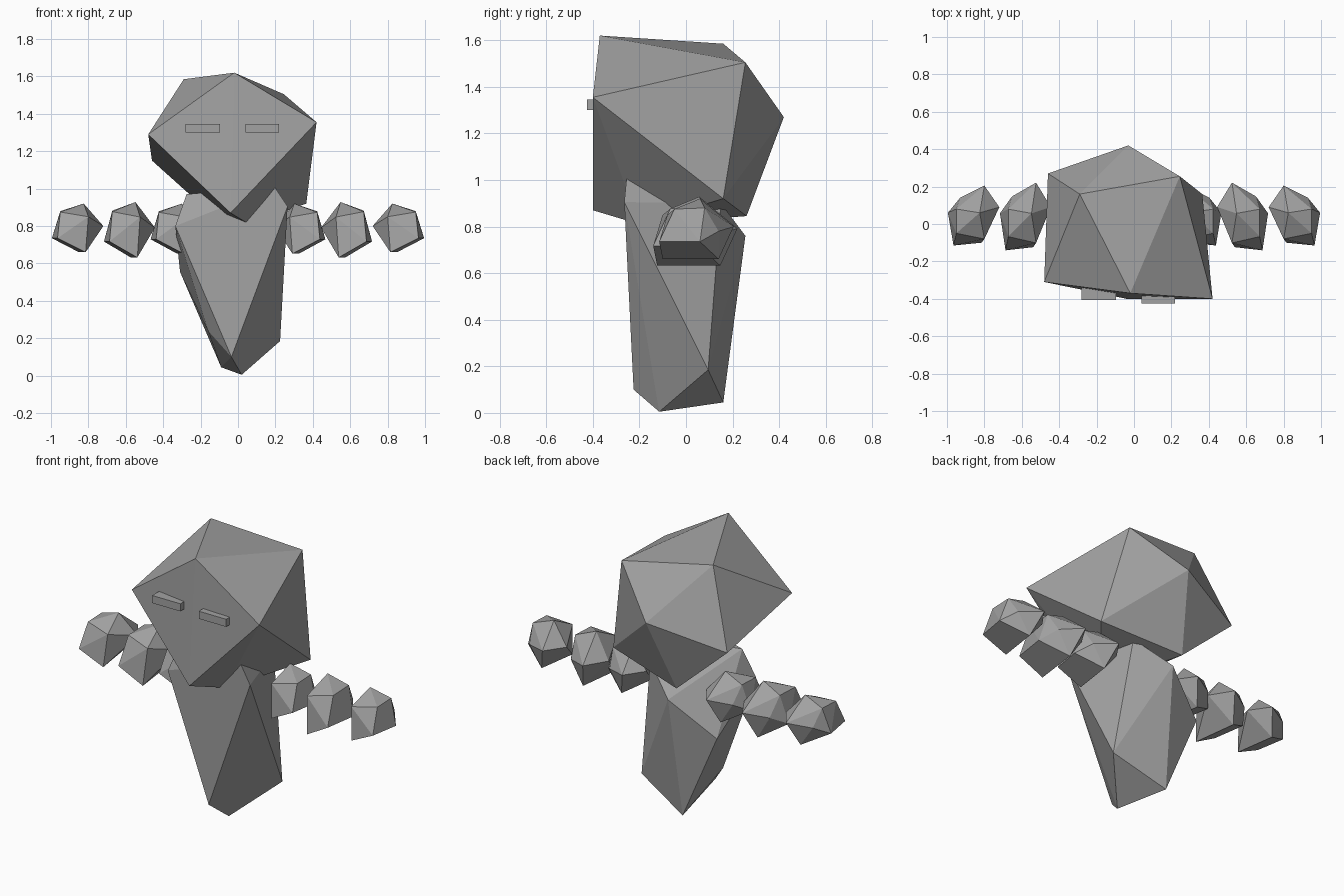
import bpy
import bmesh
from mathutils import Vector

cube = bpy.data.objects.get("Cube")
if cube:
    bpy.data.objects.remove(cube, do_unlink=True)

# One stone colour for the whole figure
stone = bpy.data.materials.new("grey_stone")
stone.use_nodes = True
COLOUR = (0.36, 0.36, 0.36, 1.0)
stone.diffuse_color = COLOUR
stone.node_tree.nodes["Principled BSDF"].inputs["Base Color"].default_value = COLOUR


def rock(name, points):
    """Flat-faceted rock: the convex hull of a few corner points."""
    bm = bmesh.new()
    for p in points:
        bm.verts.new(p)
    bmesh.ops.convex_hull(bm, input=bm.verts[:])
    loose = [v for v in bm.verts if not v.link_faces]
    bmesh.ops.delete(bm, geom=loose, context='VERTS')
    bmesh.ops.recalc_face_normals(bm, faces=bm.faces[:])
    mesh = bpy.data.meshes.new(name)
    bm.to_mesh(mesh)
    bm.free()
    mesh.materials.append(stone)
    obj = bpy.data.objects.new(name, mesh)
    bpy.context.collection.objects.link(obj)
    return obj


def box(name, low, high):
    """Axis-aligned block between two corners."""
    return rock(name, [(x, y, z) for x in (low[0], high[0])
                       for y in (low[1], high[1]) for z in (low[2], high[2])])


# Head: large boulder with a flat diamond face
rock("head", [
    (-0.48, -0.31, 1.29), (-0.02, -0.37, 1.62), (0.42, -0.40, 1.355),
    (-0.04, -0.40, 0.87), (-0.29, 0.16, 1.585), (0.245, 0.255, 1.505),
    (-0.03, 0.42, 1.27), (-0.46, 0.27, 1.15), (0.365, 0.16, 0.92),
    (-0.12, 0.26, 0.845), (0.06, -0.20, 0.81),
])

# Body: tall boulder tapering to the ground
rock("body", [
    (-0.035, -0.225, 0.10), (0.02, -0.115, 0.005), (-0.09, 0.16, 0.045),
    (0.225, 0.095, 0.185), (0.265, -0.265, 0.905), (0.195, -0.255, 1.01),
    (-0.335, -0.18, 0.80), (-0.275, -0.135, 0.97), (-0.31, 0.153, 0.555),
    (-0.16, -0.12, 0.24), (-0.06, 0.255, 0.76), (0.13, 0.15, 0.90),
    (0.0, 0.0, 1.0),
])

# Eyes: thin slabs standing out from the face
box("right_eye", (-0.28, -0.405, 1.30), (-0.095, -0.34, 1.345))
box("left_eye", (0.04, -0.425, 1.30), (0.22, -0.35, 1.345))

# Arms: three stones per side, sharing one shape
STONE = [
    (0.72, 0.09, 0.80), (0.825, 0.06, 0.92), (0.95, -0.05, 0.875),
    (0.95, 0.08, 0.88), (0.995, 0.06, 0.735), (0.965, -0.115, 0.735),
    (0.815, -0.10, 0.66), (0.80, 0.205, 0.80), (0.80, -0.08, 0.85),
    (0.85, 0.14, 0.66), (0.93, 0.14, 0.78),
]
CENTRE = Vector((0.86, 0.045, 0.79))
SEGMENTS = [
    ("hand", (0.86, 0.045, 0.79), (1.0, 1.0, 1.0)),
    ("forearm", (0.583, 0.04, 0.78), (0.99, 1.13, 1.14)),
    ("upper_arm", (0.335, 0.045, 0.786), (0.98, 1.0, 1.03)),
]
for side, sign in (("left", 1), ("right", -1)):
    for part, place, scale in SEGMENTS:
        corners = []
        for p in STONE:
            q = (Vector(p) - CENTRE) * Vector(scale) + Vector(place)
            corners.append((q.x * sign, q.y, q.z))
        rock(f"{side}_{part}", corners)
